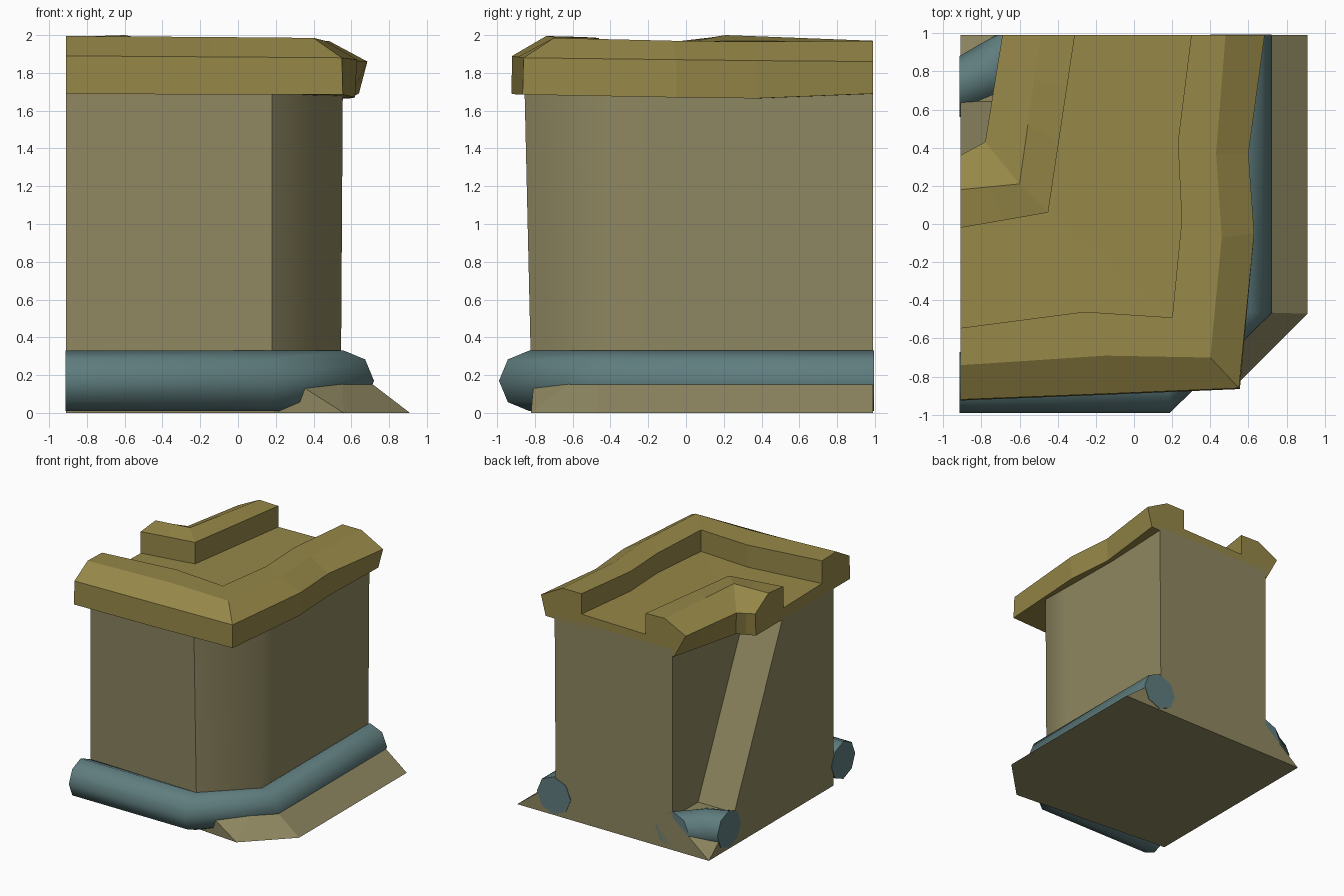
import bpy, bmesh
from math import cos, sin, pi

if "Cube" in bpy.data.objects:
    bpy.data.objects.remove(bpy.data.objects["Cube"], do_unlink=True)

L, B = -0.91, 0.99  # cut planes at the left end and the back end


def material(name, rgb):
    m = bpy.data.materials.new(name)
    m.use_nodes = True
    m.diffuse_color = (*rgb, 1)
    m.node_tree.nodes["Principled BSDF"].inputs["Base Color"].default_value = (*rgb, 1)
    return m


tan = material("tan stone", (0.272, 0.244, 0.12))
ochre = material("ochre stone", (0.305, 0.243, 0.064))
teal = material("slate teal", (0.115, 0.205, 0.21))


def finish(name, bm, mat):
    bmesh.ops.recalc_face_normals(bm, faces=bm.faces)
    me = bpy.data.meshes.new(name)
    bm.to_mesh(me)
    bm.free()
    me.materials.append(mat)
    ob = bpy.data.objects.new(name, me)
    bpy.context.collection.objects.link(ob)
    return ob


def loft(name, rings, mat, smooth=lambda i: False):
    """Skin closed rings of points and cap both ends."""
    bm = bmesh.new()
    vs = [[bm.verts.new(p) for p in r] for r in rings]
    n = len(vs[0])
    for a, b in zip(vs, vs[1:]):
        for i in range(n):
            j = (i + 1) % n
            bm.faces.new((a[i], a[j], b[j], b[i])).smooth = smooth(i)
    bm.faces.new(vs[0])
    bm.faces.new(vs[-1])
    return finish(name, bm, mat)


# Wall body: skewed front, chamfered outer corner, battered inner side
def wall_ring(z, front, side, inner):
    xy = [(L, -0.7), (0.18, front), (side, -0.46), (side, -0.2), (side, B),
          (-0.565, B), (-0.565, inner), (L, inner)]
    return [(x, y, z) for x, y in xy]


loft("wall", [wall_ring(0.2, -0.82, 0.545, 0.68), wall_ring(1.72, -0.855, 0.555, -0.02)],
     tan, smooth=lambda i: i in (1, 2, 3))

# Plinth: sloping foot on the outer side and in the inner corner
foot = [(L, -0.7, 0), (0.56, -0.82, 0), (0.91, -0.47, 0), (0.91, B, 0), (L, B, 0)]
head = [(L, -0.7, 0.28), (0.18, -0.8, 0.24), (0.545, -0.46, 0.28),
        (0.545, B, 0.28), (-0.565, B, 0.28), (L, 0.65, 0.28)]
bm = bmesh.new()
for p in foot + head:
    bm.verts.new(p)
bmesh.ops.convex_hull(bm, input=bm.verts)
bmesh.ops.dissolve_limit(bm, angle_limit=0.01, verts=bm.verts, edges=bm.edges)
finish("plinth", bm, tan)


# Round mouldings: an octagon swept along the wall, with a side vector per point
def moulding(name, path, r=0.16):
    rings = []
    for x, y, ox, oy in path:
        ring = [(r * cos(k * pi / 4), 0.17 + r * sin(k * pi / 4)) for k in range(8)]
        rings.append([(x + ox * u, y + oy * u, z) for u, z in ring])
    loft(name, rings, teal, smooth=lambda i: True)


proud = 0.004  # the end caps stand just clear of the wall ends
moulding("outer_moulding", [(L - proud, -0.83, 0, -1), (0.18, -0.83, 0.05, -1),
                            (0.56, -0.46, 1, -0.05), (0.56, B + proud, 1, 0)])
moulding("inner_moulding", [(L - proud, 0.72, 0, 1), (-0.74, 0.8, -0.45, 0.88),
                            (-0.56, B, -1, 0)])


# Coping: an L-shaped walkway between two uneven parapets
def spread(start, corner, end):
    """Expand a three-point line to the six stations of the coping."""
    def mix(a, b, t):
        return tuple(p + (q - p) * t for p, q in zip(a, b))
    return [start, mix(start, corner, 0.5), corner,
            mix(corner, end, 0.4), mix(corner, end, 0.7), end]


def at_height(line, z):
    return [(p[0], p[1], z) for p in line]


outer_edge = [(L, -0.92, 1.89), (-0.15, -0.89, 1.885), (0.55, -0.86, 1.88),
              (0.63, -0.05, 1.87), (0.60, 0.37, 1.865), (0.685, B, 1.86)]
outer_foot = [(L, -0.925, 1.69), (-0.15, -0.895, 1.685), (0.555, -0.865, 1.685),
              (0.62, -0.05, 1.67), (0.59, 0.37, 1.665), (0.64, B, 1.69)]
outer_ridge = [(L, -0.74, 1.995), (-0.15, -0.69, 1.99), (0.40, -0.70, 1.985),
               (0.46, -0.07, 1.97), (0.43, 0.37, 1.965), (0.48, B, 1.97)]
outer_lip = [(L, -0.545, 1.99), (-0.26, -0.46, 1.985), (0.20, -0.49, 1.98),
             (0.25, 0.02, 1.965), (0.23, 0.43, 1.965), (0.30, B, 1.97)]
inner_lip = spread((L, -0.02, 1.97), (-0.45, 0.06, 1.97), (-0.31, B, 1.965))
inner_ridge = spread((L, 0.18, 1.99), (-0.60, 0.21, 2.0), (-0.49, B, 1.97))
inner_edge = spread((L, 0.36, 1.88), (-0.78, 0.43, 1.88), (-0.69, B, 1.87))
inner_foot = spread((L, 0.35, 1.69), (-0.74, 0.38, 1.67), (-0.58, B, 1.665))

lines = [outer_foot, outer_edge, outer_ridge, outer_lip, at_height(outer_lip, 1.795),
         at_height(inner_lip, 1.785), inner_lip, inner_ridge, inner_edge, inner_foot]
loft("coping", list(zip(*lines)), ochre)
